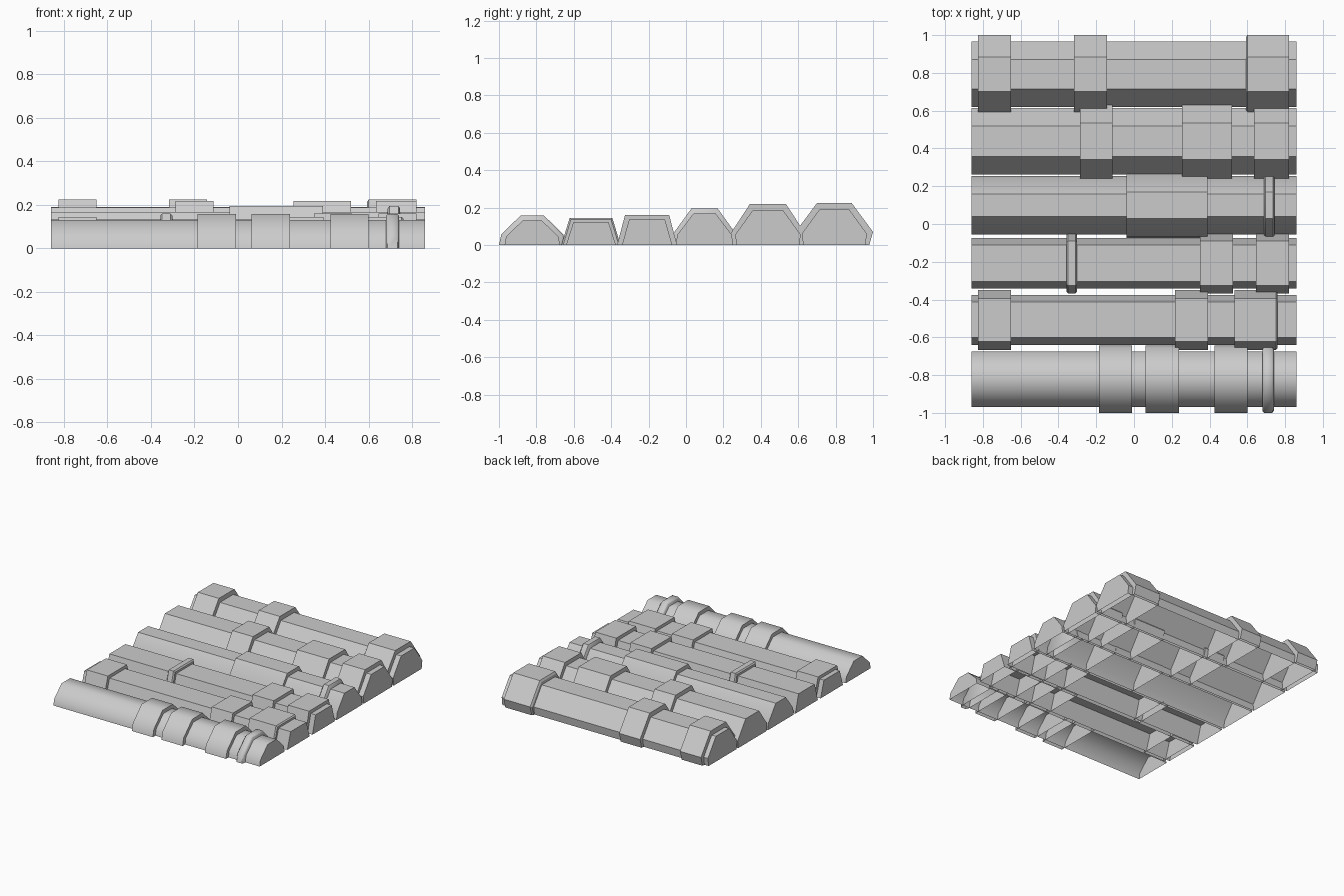
import bpy, math

if "Cube" in bpy.data.objects:
    bpy.data.objects.remove(bpy.data.objects["Cube"])

END = 0.86  # half length of every pipe


def lay_profile(name, half, cy, x0, x1, smooth=False, chamfer=(0, 0)):
    """Sweep a mirrored half profile along x; capped ends, open underside."""
    ring = [(-y, z) for y, z in half] + [(y, z) for y, z in reversed(half)]
    n = len(ring)
    stations = [(x0, 0.94 if chamfer[0] else 1)]
    if chamfer[0]:
        stations.append((x0 + chamfer[0], 1))
    if chamfer[1]:
        stations.append((x1 - chamfer[1], 1))
    stations.append((x1, 0.94 if chamfer[1] else 1))
    verts = [(x, cy + y * s, z * s) for x, s in stations for y, z in ring]
    faces = []
    for k in range(len(stations) - 1):
        a, b = k * n, (k + 1) * n
        faces += [(a + i, b + i, b + i + 1, a + i + 1) for i in range(n - 1)]
    last = (len(stations) - 1) * n
    faces.append(tuple(range(n)))
    faces.append(tuple(reversed(range(last, last + n))))
    me = bpy.data.meshes.new(name)
    me.from_pydata(verts, [], faces)
    me.update()
    ob = bpy.data.objects.new(name, me)
    bpy.context.collection.objects.link(ob)
    if smooth:
        bpy.ops.object.select_all(action='DESELECT')
        ob.select_set(True)
        bpy.context.view_layer.objects.active = ob
        bpy.ops.object.shade_smooth_by_angle(angle=math.radians(50))
    return ob


C = 0.008  # small edge chamfer

# Each pipe: centre y, pipe half profile, sleeve half profile, smooth,
# sleeves as (x0, x1, chamfer at x0, chamfer at x1)
PIPES = [
    (-0.822, [(.148, 0), (.14, .045), (.052, .13)],
             [(.178, 0), (.166, .055), (.062, .158)], True,
     [(-.185, -.01, 0, 0), (.062, .238, 0, 0), (.425, .60, 0, 0), (.68, .74, C, C)]),
    (-0.508, [(.133, 0), (.094, .122)],
             [(.158, 0), (.114, .145)], False,
     [(-.825, -.65, 0, 0), (.217, .393, 0, 0), (.532, .76, 0, C)]),
    (-0.208, [(.134, 0), (.096, .135)],
             [(.160, 0), (.118, .160)], False,
     [(-.357, -.302, C, C), (.35, .525, 0, 0), (.645, .82, 0, 0)]),
    (0.099, [(.154, 0), (.145, .055), (.06, .167)],
            [(.174, 0), (.164, .065), (.07, .195)], True,
     [(-.04, .39, 0, 0), (.688, .745, C, C)]),
    (0.438, [(.168, 0), (.175, .055), (.08, .187)],
            [(.186, 0), (.197, .065), (.097, .218)], False,
     [(-.287, -.113, 0, 0), (.255, .52, 0, 0), (.635, .82, 0, 0)]),
    (0.793, [(.166, 0), (.174, .06), (.079, .19)],
            [(.187, 0), (.207, .07), (.092, .225)], False,
     [(-.825, -.65, 0, 0), (-.317, -.142, 0, 0), (.592, .82, C, 0)]),
]

# Pipes with their sleeves and clamp rings
for i, (cy, pipe, sleeve, smooth, spans) in enumerate(PIPES, 1):
    lay_profile(f"pipe_{i}", pipe, cy, -END, END, smooth)
    for j, (x0, x1, c0, c1) in enumerate(spans, 1):
        kind = "clamp_ring" if x1 - x0 < 0.1 else "sleeve"
        lay_profile(f"{kind}_{i}_{j}", sleeve, cy, x0, x1, smooth, (c0, c1))
